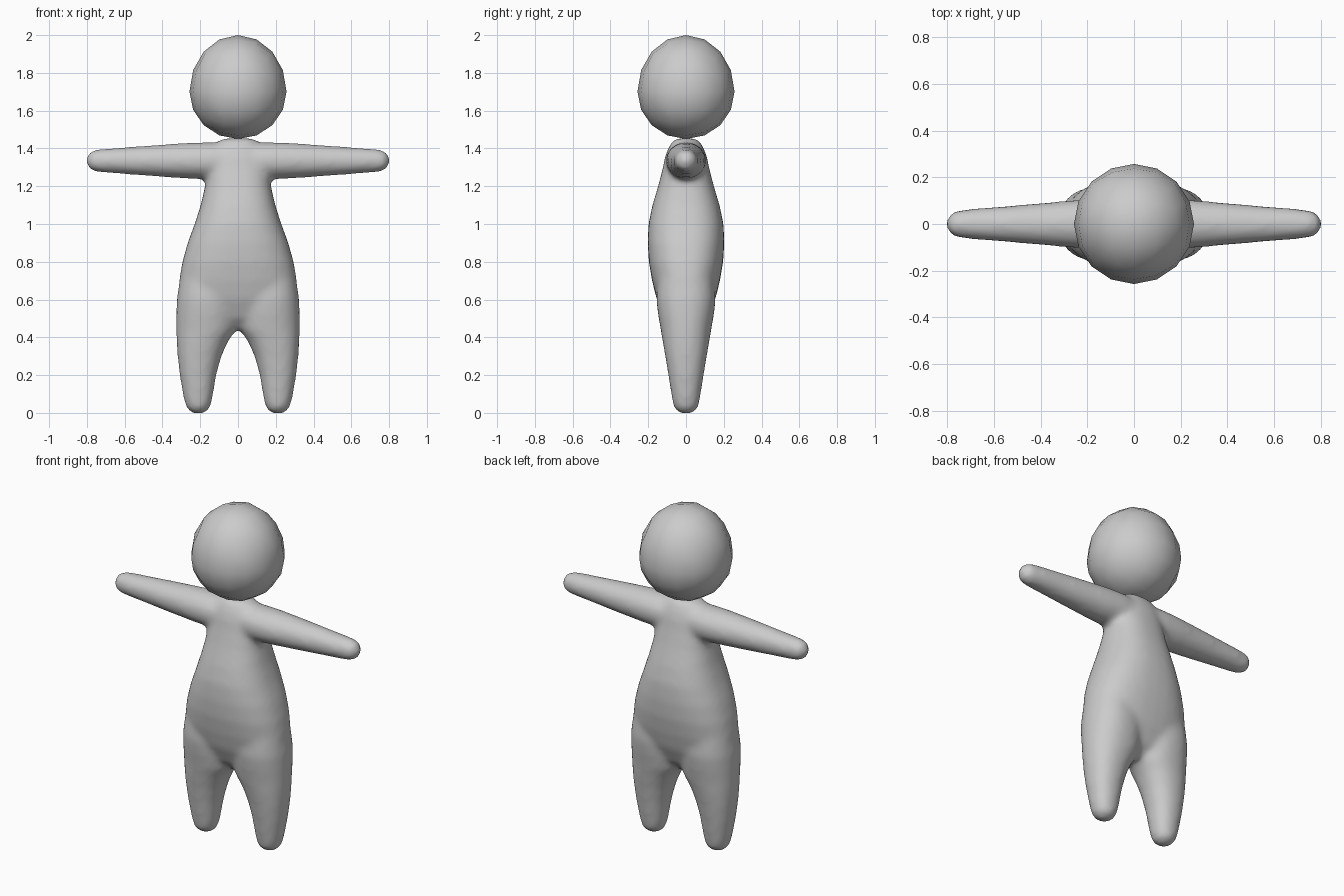
import bpy, bmesh, math
from mathutils import Vector

if "Cube" in bpy.data.objects:
    bpy.data.objects.remove(bpy.data.objects["Cube"])

grey = bpy.data.materials.new("soft grey")
grey.diffuse_color = (0.6, 0.6, 0.6, 1)
grey.use_nodes = True
grey.node_tree.nodes["Principled BSDF"].inputs["Base Color"].default_value = grey.diffuse_color
SIDES = 32


def loft(bm, rings, frame, power=2.0):
    """Closed tube through rings of (centre, u, v, half_u, half_v)."""
    loops = []
    for pos, a, b in rings:
        origin, u, v = frame(pos)
        loop = []
        for i in range(SIDES):
            t = 2 * math.pi * i / SIDES
            c, s = math.cos(t), math.sin(t)
            c = math.copysign(abs(c) ** (2 / power), c)
            s = math.copysign(abs(s) ** (2 / power), s)
            loop.append(bm.verts.new(origin + u * (a * c) + v * (b * s)))
        loops.append(loop)
    for low, high in zip(loops, loops[1:]):
        for i in range(SIDES):
            j = (i + 1) % SIDES
            bm.faces.new((low[i], low[j], high[j], high[i]))
    bm.faces.new(loops[0][::-1])
    bm.faces.new(loops[-1])


def finish(bm, name):
    bmesh.ops.recalc_face_normals(bm, faces=bm.faces[:])
    mesh = bpy.data.meshes.new(name)
    bm.to_mesh(mesh)
    bm.free()
    mesh.materials.append(grey)
    mesh.shade_smooth()
    obj = bpy.data.objects.new(name, mesh)
    bpy.context.collection.objects.link(obj)
    return obj


X, Y, Z = Vector((1, 0, 0)), Vector((0, 1, 0)), Vector((0, 0, 1))
body = bmesh.new()

# Torso: (height, half width, half depth)
torso = [(0.44, 0.10, 0.05), (0.50, 0.20, 0.11), (0.60, 0.30, 0.155),
         (0.70, 0.312, 0.18), (0.80, 0.295, 0.197), (0.90, 0.267, 0.203),
         (1.00, 0.23, 0.199), (1.10, 0.198, 0.178), (1.20, 0.175, 0.148),
         (1.30, 0.165, 0.122), (1.36, 0.15, 0.11), (1.41, 0.125, 0.09),
         (1.44, 0.10, 0.07), (1.453, 0.08, 0.05)]
loft(body, torso, lambda z: (Z * z, X, Y), 2.4)

# Legs: (height, inner x, outer x, half depth)
legs = [(-0.004, 0.19, 0.23, 0.02), (0.006, 0.165, 0.255, 0.046),
        (0.03, 0.147, 0.274, 0.064), (0.08, 0.135, 0.288, 0.075),
        (0.20, 0.115, 0.309, 0.094), (0.30, 0.088, 0.32, 0.110),
        (0.38, 0.052, 0.325, 0.124), (0.44, 0.01, 0.327, 0.134),
        (0.52, 0.0, 0.327, 0.148), (0.60, 0.0, 0.324, 0.158),
        (0.70, 0.02, 0.31, 0.15)]
for side in (-1, 1):
    centre = {z: side * (i + o) / 2 for z, i, o, d in legs}
    loft(body, [(z, (o - i) / 2, d) for z, i, o, d in legs],
         lambda z: (Vector((centre[z], 0, z)), X, Y), 2.2)

# Arms: (distance from the middle, half depth, half height)
arms = [(0.0, 0.10, 0.095), (0.15, 0.108, 0.098), (0.25, 0.103, 0.096),
        (0.40, 0.09, 0.086), (0.55, 0.077, 0.075), (0.70, 0.065, 0.064),
        (0.76, 0.058, 0.058), (0.785, 0.045, 0.045), (0.799, 0.025, 0.025),
        (0.803, 0.01, 0.01)]
for side in (-1, 1):
    loft(body, arms, lambda x: (Vector((side * x, 0, 1.335)), Y, Z))

# Blend torso, legs and arms into one soft skin
body = finish(body, "body")
skin = body.modifiers.new("skin", "REMESH")
skin.mode = "VOXEL"
skin.voxel_size = 0.016
skin.use_smooth_shade = True
soften = body.modifiers.new("soften", "SMOOTH")
soften.factor = 0.5
soften.iterations = 10

# Head: rounded cube, fuller above its widest line than below
head = bmesh.new()
bmesh.ops.create_cube(head, size=2)
bmesh.ops.subdivide_edges(head, edges=head.edges[:], cuts=3, use_grid_fill=True)
for v in head.verts:
    d = Vector([math.tan(c * math.pi / 4) for c in v.co]).normalized()
    v.co = (d.x * 0.257, d.y * 0.257, 1.70 + d.z * (0.30 if d.z > 0 else 0.25))
finish(head, "head")
